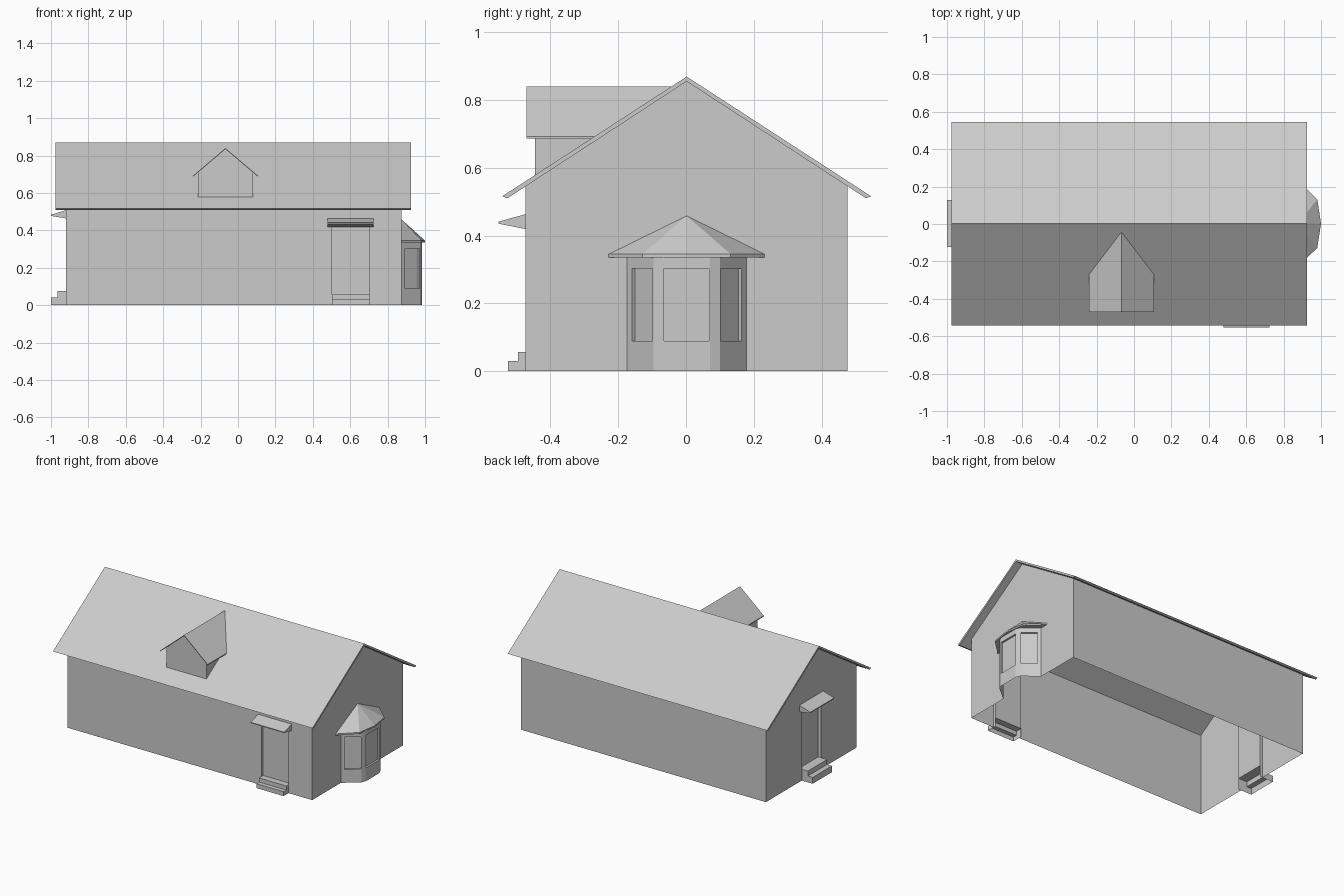
import bpy, bmesh
from mathutils import Vector

if "Cube" in bpy.data.objects:
    bpy.data.objects.remove(bpy.data.objects["Cube"])

CY = 0.002                      # ridge line in y
X0, X1 = -0.92, 0.875           # wall ends
HY = 0.475                      # half depth of the walls
APEX, SLOPE, THICK = 0.869, 0.649, 0.014


def build(name, faces):
    """Make an object from a list of polygons, welding shared corners."""
    bm = bmesh.new()
    for f in faces:
        bm.faces.new([bm.verts.new(p) for p in f])
    bmesh.ops.remove_doubles(bm, verts=bm.verts, dist=1e-5)
    bmesh.ops.recalc_face_normals(bm, faces=bm.faces)
    me = bpy.data.meshes.new(name)
    bm.to_mesh(me)
    bm.free()
    ob = bpy.data.objects.new(name, me)
    bpy.context.collection.objects.link(ob)
    return ob


def prism(a, b, caps=True):
    """Faces joining two matching loops of points."""
    n = len(a)
    faces = [[a[i], a[(i + 1) % n], b[(i + 1) % n], b[i]] for i in range(n)]
    return faces + ([a, b[::-1]] if caps else [])


def roof_z(y):
    return APEX - SLOPE * abs(y - CY)


def roof_y(z):
    return CY - (APEX - z) / SLOPE


# Walls: open below, with notches for the doors and the bay
FD, FW, FH = 0.602, 0.10, 0.43      # front door centre, half width, height
LW, LH = 0.10, 0.468                # side door
BW, BH = 0.176, 0.335               # bay opening
YF, YB = CY - HY, CY + HY
EZ = roof_z(YF) - THICK


def notched(lo, hi, c, w, h, top):
    return [(lo, 0), (c - w, 0), (c - w, h), (c + w, h), (c + w, 0), (hi, 0)] + top


gable = [(YB, EZ), (CY, APEX - THICK), (YF, EZ)]
front = notched(X0, X1, FD, FW, FH, [(X1, EZ), (X0, EZ)])
build("walls", [
    [(x, YF, z) for x, z in front],
    [(X0, YB, 0), (X1, YB, 0), (X1, YB, EZ), (X0, YB, EZ)],
    [(X0, y, z) for y, z in notched(YF, YB, CY, LW, LH, gable)],
    [(X1, y, z) for y, z in notched(YF, YB, CY, BW, BH, gable)],
])

# Main roof slab
prof = [(-0.544, 0.516), (0, APEX), (0.544, 0.516),
        (0.529, 0.51), (0, APEX - THICK), (-0.529, 0.51)]
build("main_roof", prism([(-0.977, CY + y, z) for y, z in prof],
                         [(0.925, CY + y, z) for y, z in prof]))


# Doors: recessed panel, two hollow steps and a wedge canopy
def door(name, place, hw, top, steps, canopy, canopy_hw):
    inset = -0.02
    d1, z1, d2, z2 = steps
    L, R = -hw, hw

    def put(faces):
        return [[place(*p) for p in f] for f in faces]
    build(name + "_door", put([
        [(L, inset, z2), (R, inset, z2), (R, inset, top), (L, inset, top)],
        [(L, 0, 0), (L, inset, 0), (L, inset, top), (L, 0, top)],
        [(R, 0, 0), (R, inset, 0), (R, inset, top), (R, 0, top)],
        [(L, 0, top), (R, 0, top), (R, inset, top), (L, inset, top)]]))
    line = [(inset, z2), (d2, z2), (d2, z1), (d1, z1), (d1, 0)]
    treads = [[(L, *p), (R, *p), (R, *q), (L, *q)] for p, q in zip(line, line[1:])]
    side = [(0, 0), (0, z2)] + line[1:]
    build(name + "_steps", put(treads + [[(u, *p) for p in side] for u in (L, R)]))
    build(name + "_canopy", put(prism([(-canopy_hw, *p) for p in canopy],
                                      [(canopy_hw, *p) for p in canopy])))


door("front", lambda u, d, z: (FD + u, YF - d, z), FW, FH,
     (0.052, 0.029, 0.023, 0.056),
     [(0, 0.463), (0.08, 0.441), (0.08, 0.435), (0, 0.419)], 0.123)
door("side", lambda u, d, z: (X0 - d, CY + u, z), LW, LH,
     (0.08, 0.042, 0.045, 0.075),
     [(0, 0.508), (0.08, 0.483), (0.08, 0.477), (0, 0.464)], 0.125)

# Dormer walls and thin gabled roof, trimmed to the main roof slope
DX, DW, DY = -0.067, 0.147, -0.445
RW, RZ, RT = 0.174, 0.692, 0.006
top = 0.84
wz = top - (top - RZ) / RW * DW - RT
base = roof_z(DY)
walls = [[(DX - DW, DY, base), (DX + DW, DY, base), (DX + DW, DY, wz),
          (DX, DY, top - RT), (DX - DW, DY, wz)]]
for s in (-1, 1):
    x = DX + s * DW
    walls.append([(x, DY, base), (x, DY, wz), (x, roof_y(wz), wz)])
build("dormer_walls", walls)
prof = [(-RW, RZ), (0, top), (RW, RZ), (RW, RZ - RT), (0, top - RT), (-RW, RZ - RT)]
build("dormer_roof", prism([(DX + x, -0.47, z) for x, z in prof],
                           [(DX + x, roof_y(z), z) for x, z in prof]))

# Bay window: five facets, three of them with recessed panes
plan = [(X1, -BW), (0.973, -0.098), (0.985, -0.069),
        (0.985, 0.069), (0.973, 0.098), (X1, BW)]
windows = {0: (0.18, 0.97), 2: (0.02, 0.98), 4: (0.03, 0.82)}
faces = []
for i, (p, q) in enumerate(zip(plan, plan[1:])):
    p, q = Vector((p[0], p[1] + CY, 0)), Vector((q[0], q[1] + CY, 0))
    n = (q - p).cross(Vector((0, 0, 1))).normalized()

    def at(t, z, depth=0):
        return tuple(p.lerp(q, t) - n * depth + Vector((0, 0, z)))
    outer = [at(0, 0), at(1, 0), at(1, BH), at(0, BH)]
    if i not in windows:
        faces.append(outer)
        continue
    a, b = windows[i]
    corners = [(a, 0.088), (b, 0.088), (b, 0.302), (a, 0.302)]
    hole = [at(*c) for c in corners]
    pane = [at(*c, 0.012) for c in corners]
    faces += prism(outer, hole, False) + prism(hole, pane, False) + [pane]
build("bay_window", faces)

# Bay roof: faceted half cone with a thin eave
eave = [(X1, -0.23), (0.98, -0.13), (1.0, 0), (0.98, 0.13), (X1, 0.23)]
low = [(x, y + CY, 0.335) for x, y in eave]
high = [(x, y + CY, 0.345) for x, y in eave]
peak = (X1, CY, 0.458)
build("bay_roof", [low] + [[high[i], high[i + 1], peak] for i in range(4)]
      + [[low[i], low[i + 1], high[i + 1], high[i]] for i in range(4)])
